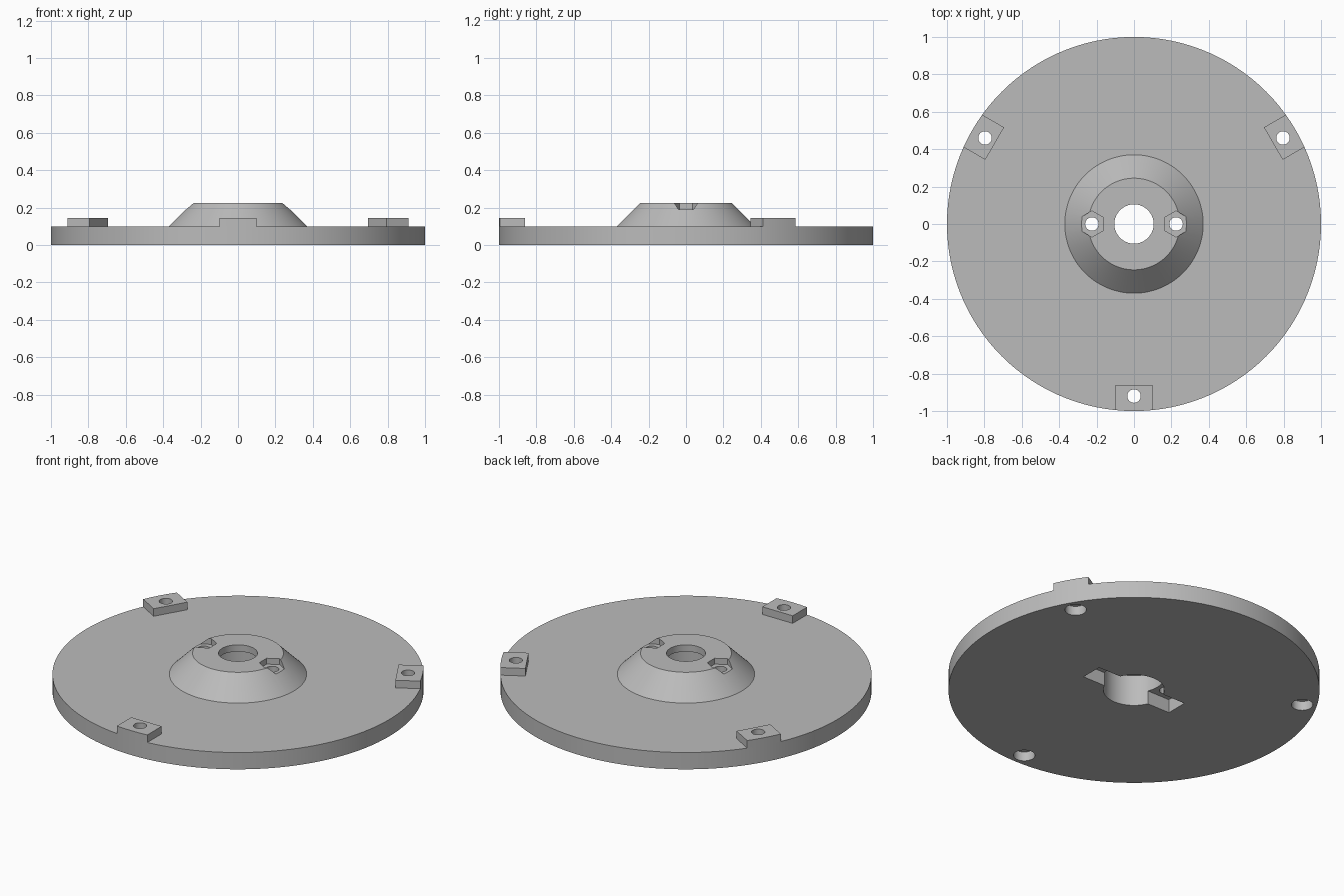
import bpy, bmesh, math
from mathutils import Matrix

if "Cube" in bpy.data.objects:
    bpy.data.objects.remove(bpy.data.objects["Cube"])

SEG = 120
grey = bpy.data.materials.new("grey")
grey.diffuse_color = (0.5, 0.5, 0.5, 1)
grey.use_nodes = True
grey.node_tree.nodes["Principled BSDF"].inputs["Base Color"].default_value = grey.diffuse_color


def finish(name, bm):
    bmesh.ops.recalc_face_normals(bm, faces=bm.faces)
    me = bpy.data.meshes.new(name)
    bm.to_mesh(me)
    bm.free()
    me.materials.append(grey)
    ob = bpy.data.objects.new(name, me)
    bpy.context.collection.objects.link(ob)
    return ob


def ring_lathe(name, profile, seg):
    """Revolve a closed (radius, z) profile about z."""
    bm = bmesh.new()
    rings = [[bm.verts.new((r * math.cos(a), r * math.sin(a), z)) for r, z in profile]
             for a in (2 * math.pi * i / seg for i in range(seg))]
    n = len(profile)
    for i in range(seg):
        a, b = rings[i], rings[(i + 1) % seg]
        for j in range(n):
            k = (j + 1) % n
            bm.faces.new((a[j], b[j], b[k], a[k]))
    return finish(name, bm)


def prism(name, points, z0, z1):
    bm = bmesh.new()
    face = bm.faces.new([bm.verts.new((x, y, z0)) for x, y in points])
    ext = bmesh.ops.extrude_face_region(bm, geom=[face])
    bmesh.ops.translate(bm, vec=(0, 0, z1 - z0),
                        verts=[v for v in ext["geom"] if isinstance(v, bmesh.types.BMVert)])
    return finish(name, bm)


def polygon(r, n, cx=0, cy=0, turn=0):
    return [(cx + r * math.cos(turn + 2 * math.pi * i / n),
             cy + r * math.sin(turn + 2 * math.pi * i / n)) for i in range(n)]


def cut(ob, cutter):
    mod = ob.modifiers.new("cut", 'BOOLEAN')
    mod.operation = 'DIFFERENCE'
    mod.solver = 'EXACT'
    mod.object = cutter
    bpy.context.view_layer.objects.active = ob
    bpy.ops.object.modifier_apply(modifier=mod.name)


# disc with raised conical hub and stepped centre bore
disc = ring_lathe("disc_with_hub", [
    (0.165, 0), (1, 0), (1, 0.1), (0.37, 0.1), (0.245, 0.225),
    (0.105, 0.225), (0.105, 0.185), (0.165, 0.185)], SEG)
cutters = []

# slot across the underside
cutters.append(prism("slot_cutter", [(-0.3, -0.065), (0.3, -0.065), (0.3, 0.065), (-0.3, 0.065)],
                     -0.1, 0.08))

# hexagonal nut pockets with bolt holes, either side of the bore
for x in (-0.225, 0.225):
    cutters.append(prism("nut_cutter", polygon(0.07, 6, x, 0, math.pi / 2), 0.19, 0.3))
    cutters.append(prism("bolt_cutter", polygon(0.036, 32, x), -0.1, 0.3))

# three rim pads, each drilled and counterbored from below
pads = []
step = 2 * math.pi / SEG
t = (0.1 - math.sin(step)) / (math.sin(2 * step) - math.sin(step))
corner_y = -(math.cos(step) + t * (math.cos(2 * step) - math.cos(step)))
arc = [(math.sin(k * step), -math.cos(k * step)) for k in (-1, 0, 1)]
outline = [(-0.1, -0.86), (-0.1, corner_y)] + arc + [(0.1, corner_y), (0.1, -0.86)]
for k in range(3):
    turn = Matrix.Rotation(2 * math.pi * k / 3, 4, 'Z')
    pad = prism("rim_pad", outline, 0.1, 0.145)
    hole = prism("pad_hole_cutter", polygon(0.036, 32, 0, -0.92), -0.1, 0.3)
    bore = prism("pad_bore_cutter", polygon(0.058, 32, 0, -0.92), -0.1, 0.055)
    for ob in (pad, hole, bore):
        ob.data.transform(turn)
    cut(pad, hole)
    pads.append(pad)
    cutters += [hole, bore]

for c in cutters:
    cut(disc, c)
for c in cutters:
    bpy.data.objects.remove(c)

# smooth round walls, crisp edges
for ob in [disc] + pads:
    bpy.ops.object.select_all(action='DESELECT')
    ob.select_set(True)
    bpy.context.view_layer.objects.active = ob
    bpy.ops.object.shade_smooth_by_angle(angle=math.radians(30))
